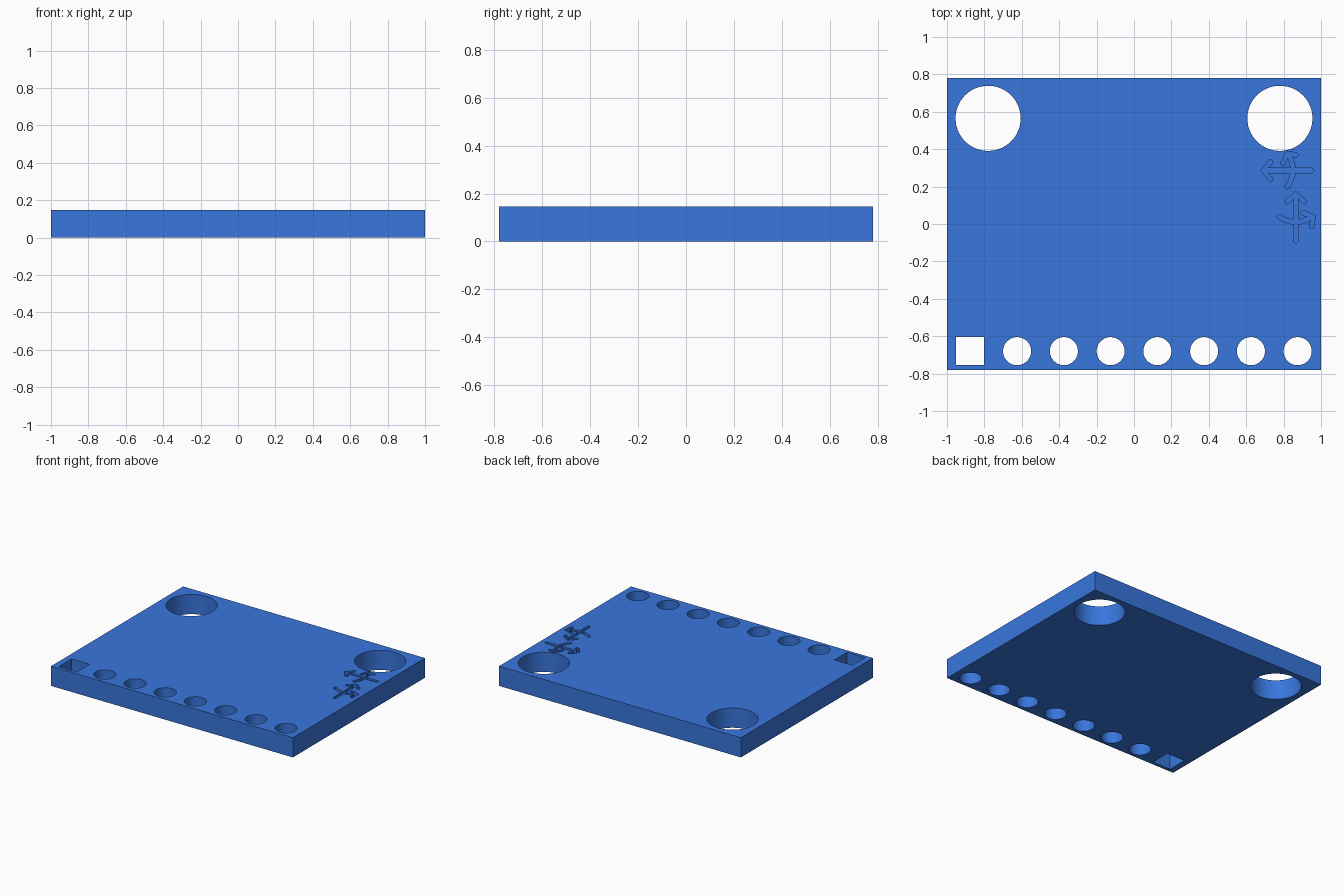
import bpy, bmesh
from math import atan2, cos, sin, pi
from mathutils import Vector, Matrix

if "Cube" in bpy.data.objects:
    bpy.data.objects.remove(bpy.data.objects["Cube"])

W, D, H = 2.0, 1.56, 0.147
ENGRAVE = 0.03      # depth of the arrow grooves
STROKE = 0.025      # groove width


def new_object(name, bm):
    bmesh.ops.recalc_face_normals(bm, faces=bm.faces)
    mesh = bpy.data.meshes.new(name)
    bm.to_mesh(mesh)
    bm.free()
    obj = bpy.data.objects.new(name, mesh)
    bpy.context.collection.objects.link(obj)
    return obj


def add_box(bm, centre, size, angle=0):
    m = (Matrix.Translation(centre) @ Matrix.Rotation(angle, 4, 'Z')
         @ Matrix.Diagonal((*size, 1)))
    bmesh.ops.create_cube(bm, size=1, matrix=m)


def add_cylinder(bm, x, y, r):
    bmesh.ops.create_cone(bm, cap_ends=True, segments=64, radius1=r, radius2=r,
                          depth=H * 3, matrix=Matrix.Translation((x, y, H / 2)))


def add_stroke(bm, points):
    """Groove of constant width along a polyline, with rounded ends."""
    pts = [Vector(p) for p in points]
    left, right = [], []
    for i, p in enumerate(pts):
        t = (pts[min(i + 1, len(pts) - 1)] - pts[max(i - 1, 0)]).normalized()
        n = Vector((-t.y, t.x)) * STROKE / 2
        left.append(p + n)
        right.append(p - n)

    def cap(c, direction):
        a = atan2(direction.y, direction.x)
        return [c + Vector((cos(a + k), sin(a + k))) * STROKE / 2
                for k in (pi / 4, 0, -pi / 4)]
    outline = (left + cap(pts[-1], pts[-1] - pts[-2])
               + right[::-1] + cap(pts[0], pts[0] - pts[1]))
    face = bm.faces.new([bm.verts.new((p.x, p.y, H - ENGRAVE)) for p in outline])
    top = bmesh.ops.extrude_face_region(bm, geom=[face])['geom']
    bmesh.ops.translate(bm, vec=(0, 0, ENGRAVE * 2),
                        verts=[v for v in top if isinstance(v, bmesh.types.BMVert)])


def curve(a, b, c, n=10):
    """Smooth curve that passes through a, b (halfway) and c."""
    a, b, c = Vector(a), Vector(b), Vector(c)
    ctrl = 2 * b - (a + c) / 2
    return [(1 - t) ** 2 * a + 2 * t * (1 - t) * ctrl + t * t * c
            for t in (i / n for i in range(n + 1))]


def cut(target, cutter):
    mod = target.modifiers.new("cut", 'BOOLEAN')
    mod.operation, mod.solver, mod.object = 'DIFFERENCE', 'EXACT', cutter
    mod.use_self = True
    bpy.context.view_layer.objects.active = target
    bpy.ops.object.modifier_apply(modifier=mod.name)
    bpy.data.objects.remove(cutter)


# Circuit board plate
bm = bmesh.new()
add_box(bm, (0, 0, H / 2), (W, D, H))
board = new_object("circuit_board", bm)

# Mounting holes, square first pin hole and row of round pin holes
bm = bmesh.new()
for side in (-1, 1):
    add_cylinder(bm, side * 0.78, 0.565, 0.174)
add_box(bm, (-0.878, -0.68, H / 2), (0.15, 0.15, H * 3))
for i in range(1, 8):
    add_cylinder(bm, -0.875 + 0.25 * i, -0.68, 0.075)
cut(board, new_object("hole_cutter", bm))

# Engraved axis arrows, each crossed by a curved rotation arrow
strokes = [
    [(0.95, 0.286), (0.70, 0.286)],
    [(0.73, 0.332), (0.69, 0.286), (0.73, 0.24)],
    curve((0.82, 0.20), (0.85, 0.285), (0.825, 0.375)),
    [(0.797, 0.325), (0.82, 0.38), (0.865, 0.368)],
    [(0.865, -0.09), (0.865, 0.155)],
    [(0.82, 0.12), (0.865, 0.162), (0.91, 0.12)],
    curve((0.775, 0.04), (0.866, 0.01), (0.955, 0.04)),
    [(0.905, 0.058), (0.96, 0.04), (0.95, -0.012)],
]
bm = bmesh.new()
for points in strokes:
    add_stroke(bm, points)
cut(board, new_object("arrow_cutter", bm))

# Blue finish, smooth hole walls
blue = bpy.data.materials.new("blue")
blue.diffuse_color = (0.04, 0.18, 0.72, 1)
blue.use_nodes = True
blue.node_tree.nodes["Principled BSDF"].inputs["Base Color"].default_value = blue.diffuse_color
board.data.materials.clear()
board.data.materials.append(blue)
board.select_set(True)
bpy.context.view_layer.objects.active = board
bpy.ops.object.shade_smooth_by_angle(angle=pi / 6)
